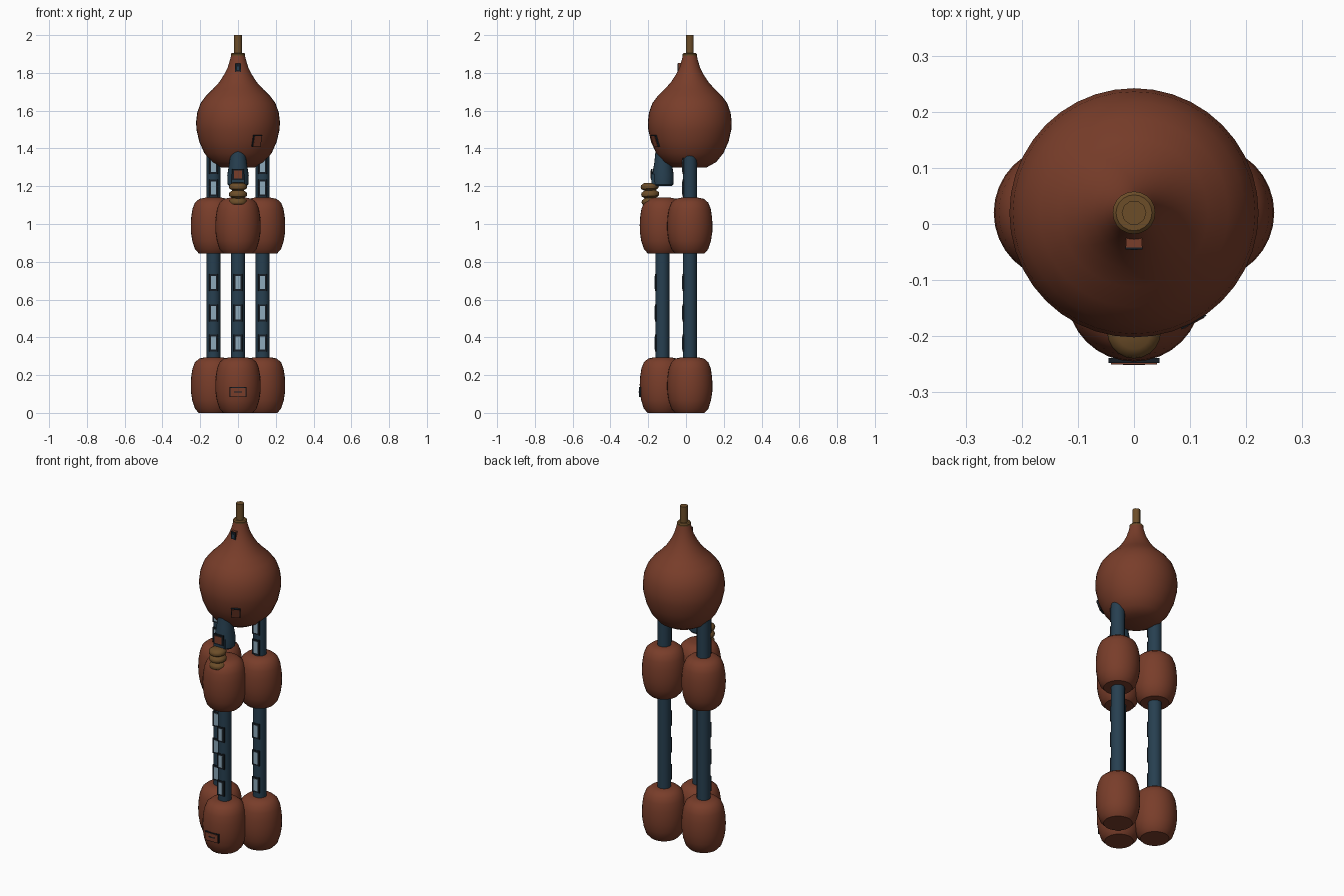
import bpy, bmesh, math
from mathutils import Vector, Matrix

if "Cube" in bpy.data.objects:
    bpy.data.objects.remove(bpy.data.objects["Cube"])


def material(name, rgb):
    m = bpy.data.materials.new(name)
    m.diffuse_color = (*rgb, 1)
    m.use_nodes = True
    m.node_tree.nodes["Principled BSDF"].inputs["Base Color"].default_value = m.diffuse_color
    return m


RUST = material("rust red", (0.19, 0.047, 0.023))
NAVY = material("navy steel", (0.020, 0.050, 0.080))
BRONZE = material("bronze", (0.15, 0.075, 0.022))
GLASS = material("pale glass", (0.27, 0.40, 0.50))
DARK = material("dark trim", (0.008, 0.012, 0.017))


def finish(bm, name, mat, smooth=True):
    bmesh.ops.recalc_face_normals(bm, faces=bm.faces)
    me = bpy.data.meshes.new(name)
    bm.to_mesh(me)
    bm.free()
    me.materials.append(mat)
    ob = bpy.data.objects.new(name, me)
    bpy.context.collection.objects.link(ob)
    if smooth:
        bpy.ops.object.select_all(action='DESELECT')
        ob.select_set(True)
        bpy.context.view_layer.objects.active = ob
        bpy.ops.object.shade_smooth_by_angle(angle=math.radians(40))
    return ob


def lathe(name, profile, mat, loc, sides=32, tilt=0):
    """Capped solid turned from (radius, height) pairs, tilted about x."""
    bm = bmesh.new()
    rings = [[bm.verts.new((r * math.cos(2 * math.pi * i / sides),
                            r * math.sin(2 * math.pi * i / sides), z))
              for i in range(sides)] for r, z in profile]
    for a, b in zip(rings, rings[1:]):
        for i in range(sides):
            j = (i + 1) % sides
            bm.faces.new((a[i], a[j], b[j], b[i]))
    bm.faces.new(rings[0][::-1])
    bm.faces.new(rings[-1])
    bm.transform(Matrix.Translation(loc) @ Matrix.Rotation(tilt, 4, 'X'))
    return finish(bm, name, mat)


def box(name, size, loc, mat, yaw=0, pitch=0):
    bm = bmesh.new()
    bmesh.ops.create_cube(bm, size=1)
    bm.transform(Matrix.Translation(loc) @ Matrix.Rotation(yaw, 4, 'Z')
                 @ Matrix.Rotation(pitch, 4, 'X') @ Matrix.Diagonal((*size, 1)))
    return finish(bm, name, mat, False)


def framed(name, w, h, loc, mat, border=0.012, yaw=0, pitch=0):
    """Dark frame plate with a coloured plate on its front."""
    out = Matrix.Rotation(yaw, 3, 'Z') @ Matrix.Rotation(pitch, 3, 'X') @ Vector((0, -1, 0))
    box(name + "_frame", (w, 0.009, h), loc, DARK, yaw, pitch)
    box(name, (w - 2 * border, 0.006, h - 2 * border),
        Vector(loc) + out * 0.004, mat, yaw, pitch)


POD = [(0.078, 0), (0.098, 0.022), (0.112, 0.065), (0.119, 0.11), (0.12, 0.15),
       (0.118, 0.19), (0.111, 0.235), (0.098, 0.268), (0.075, 0.288), (0.045, 0.294)]
BULB = [(0.09, 1.30), (0.14, 1.328), (0.178, 1.375), (0.205, 1.435), (0.22, 1.50),
        (0.222, 1.54), (0.216, 1.59), (0.198, 1.64), (0.168, 1.68), (0.132, 1.715),
        (0.1, 1.75), (0.074, 1.79), (0.054, 1.83), (0.042, 1.87), (0.036, 1.895)]

# Three legs with a foot pod and a knee pod each
LEGS = {"left": (-0.13, 0.02), "right": (0.13, 0.02), "front": (0, -0.125)}
for side, (x, y) in LEGS.items():
    lathe(side + "_foot_pod", POD, RUST, (x, y, 0))
    lathe(side + "_knee_pod", POD, RUST, (x, y, 0.845))
    top = 1.0 if side == "front" else 1.42
    lathe(side + "_leg_tube", [(0.037, 0.2), (0.037, top)], NAVY, (x, y, 0), 20)
    heights = [0.37, 0.53, 0.69] + ([] if side == "front" else [1.19, 1.31])
    for n, z in enumerate(heights):
        framed(f"{side}_window_{n}", 0.046, 0.09, (x, y - 0.035, z), GLASS, 0.010)

# Bulb body with collar and mast
lathe("bulb_body", BULB, RUST, (0, 0.02, 0), 40)
lathe("mast_collar", [(0.036, 1.87), (0.038, 1.90), (0.032, 1.906)], BRONZE, (0, 0.02, 0), 20)
lathe("mast", [(0.022, 1.89), (0.022, 2.0)], BRONZE, (0, 0.02, 0), 10)

# Neck lamp
box("neck_lamp_housing", (0.028, 0.03, 0.045), (0, -0.027, 1.83), RUST)
box("neck_lamp", (0.030, 0.006, 0.046), (0, -0.042, 1.828), DARK)
box("neck_lamp_lens", (0.012, 0.004, 0.02), (0, -0.044, 1.825), NAVY)

# Access hatches
framed("bulb_hatch", 0.05, 0.065, (0.10, -0.163, 1.44), RUST, 0.004, 0.5, 0.32)
framed("foot_hatch", 0.09, 0.052, (0, -0.243, 0.11), RUST, 0.004)
box("foot_hatch_slot", (0.04, 0.004, 0.006), (0, -0.249, 0.11), DARK)

# Arm beneath the bulb
lathe("arm", [(0.045, 1.20), (0.055, 1.21), (0.057, 1.26), (0.045, 1.33), (0.038, 1.40)],
      NAVY, (0, -0.122, 0), 20)
box("arm_bracket", (0.068, 0.05, 0.06), (0, -0.157, 1.235), NAVY)
framed("arm_panel", 0.062, 0.06, (0, -0.182, 1.262), RUST, 0.009)

# Ribbed nozzle hanging from the arm
ribs = [(0.034, 0.0)]
for i in range(3):
    z = 0.04 * i
    ribs += [(0.046, z + 0.008), (0.048, z + 0.018), (0.045, z + 0.028), (0.03, z + 0.038)]
lathe("ribbed_nozzle", ribs, BRONZE, (0, -0.186, 1.10), 20, 0.06)
